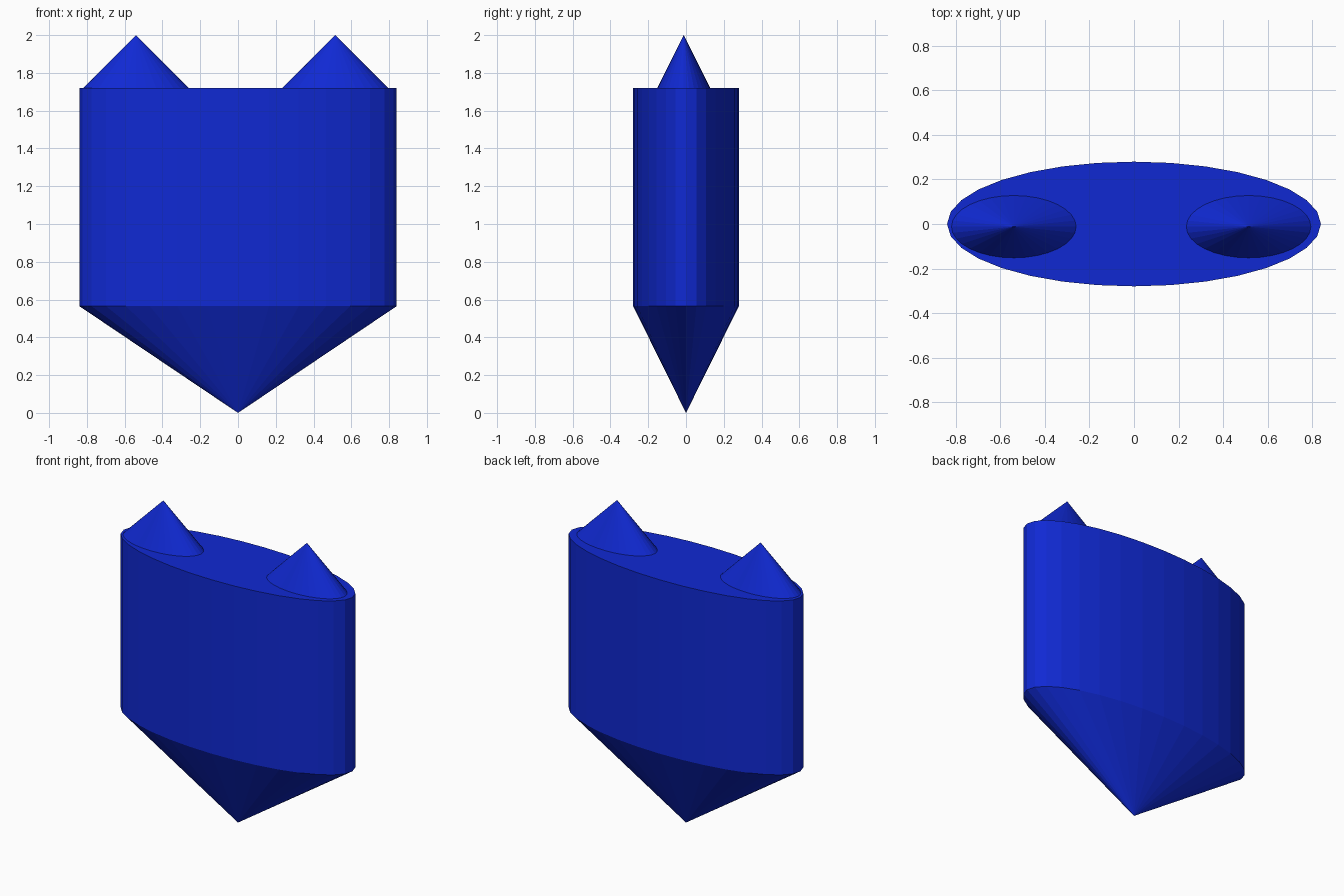
import bpy

if "Cube" in bpy.data.objects:
    bpy.data.objects.remove(bpy.data.objects["Cube"])

blue = bpy.data.materials.new("blue")
blue.diffuse_color = (0.005, 0.022, 0.65, 1)
blue.use_nodes = True
blue.node_tree.nodes["Principled BSDF"].inputs["Base Color"].default_value = blue.diffuse_color


def elliptic_cone(name, x, y, z0, z1, rx, ry, r_bottom, r_top):
    """Flat-shaded cone or cylinder with an elliptical section, from z0 to z1."""
    bpy.ops.mesh.primitive_cone_add(vertices=32, radius1=r_bottom, radius2=r_top,
                                    depth=z1 - z0, location=(x, y, (z0 + z1) / 2))
    ob = bpy.context.object
    ob.name = name
    ob.scale = (rx, ry, 1)
    bpy.ops.object.transform_apply(location=False, rotation=False, scale=True)
    ob.data.materials.append(blue)
    return ob


# Oval body and the downward point below it
elliptic_cone("body", 0, 0, 0.565, 1.72, 0.84, 0.28, 1, 1)
elliptic_cone("lower_point", 0, 0, 0, 0.565, 0.84, 0.28, 0, 1)

# Two ears on top, slightly off centre
for name, x in (("left_ear", -0.54), ("right_ear", 0.515)):
    elliptic_cone(name, x, -0.012, 1.72, 2.0, 0.28, 0.14, 1, 0)
